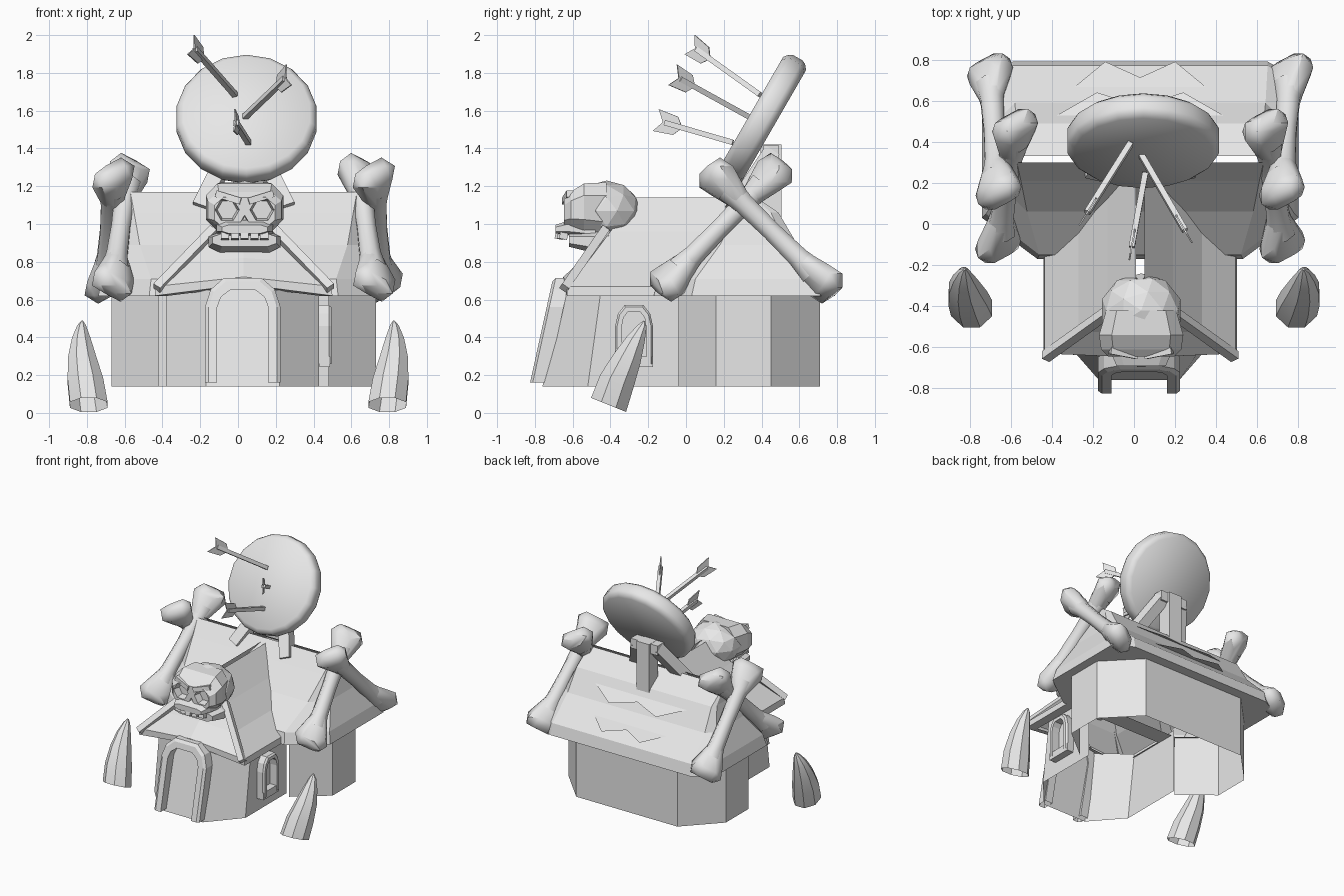
import bpy, bmesh, math
from mathutils import Vector, Matrix

old = bpy.data.objects.get("Cube")
if old:
    bpy.data.objects.remove(old, do_unlink=True)

grey = bpy.data.materials.new("plain_grey")
grey.use_nodes = True
grey.diffuse_color = (0.8, 0.8, 0.8, 1)
grey.node_tree.nodes["Principled BSDF"].inputs["Base Color"].default_value = (0.8, 0.8, 0.8, 1)
CX = 0.03  # the house sits slightly off the centre line


def finish(name, bm, smooth=None):
    bmesh.ops.remove_doubles(bm, verts=bm.verts, dist=0.0005)
    bmesh.ops.recalc_face_normals(bm, faces=bm.faces)
    me = bpy.data.meshes.new(name)
    bm.to_mesh(me)
    bm.free()
    me.materials.append(grey)
    ob = bpy.data.objects.new(name, me)
    bpy.context.collection.objects.link(ob)
    if smooth:
        bpy.ops.object.select_all(action='DESELECT')
        ob.select_set(True)
        bpy.context.view_layer.objects.active = ob
        bpy.ops.object.shade_smooth_by_angle(angle=math.radians(smooth))
    return ob


def add_loft(bm, rings, closed=True, caps=(), wrap=False):
    vs = [[bm.verts.new(p) for p in r] for r in rings]
    n = len(vs[0])
    pairs = list(zip(vs, vs[1:])) + ([(vs[-1], vs[0])] if wrap else [])
    for a, b in pairs:
        for i in range(n if closed else n - 1):
            j = (i + 1) % n
            bm.faces.new((a[i], a[j], b[j], b[i]))
    for c in caps:
        bm.faces.new(vs[c])


def loft(name, rings, smooth=None, **kw):
    bm = bmesh.new()
    add_loft(bm, rings, **kw)
    return finish(name, bm, smooth)


def circle(centre, axis, r, n, up=(1, 0, 0)):
    axis = Vector(axis).normalized()
    u = (Vector(up) - axis * axis.dot(Vector(up))).normalized()
    v = axis.cross(u)
    return [Vector(centre) + r * (u * math.cos(2 * math.pi * i / n + math.pi / n)
            + v * math.sin(2 * math.pi * i / n + math.pi / n)) for i in range(n)]


def beam(name, a, b, r, up=(1, 0, 0)):
    d = Vector(b) - Vector(a)
    return loft(name, [circle(a, d, r, 4, up), circle(b, d, r, 4, up)], caps=(0, -1))


def box_ring(hw, y, z0, z1, cx=CX + 0.005):
    c = hw * 0.7  # chamfered rectangle facing the front
    m = (z1 - z0) * 0.25
    return [(cx + x, y, z) for x, z in ((-c, z0), (c, z0), (hw, z0 + m), (hw, z1 - m),
            (c, z1), (-c, z1), (-hw, z1 - m), (-hw, z0 + m))]


def octagon(hw, front, back, y0, y1, k0, k1, z):
    half = [(front, y0), (hw, y0 + k0), (hw, y1 - k1), (back, y1)]
    return [(CX + x, y, z) for x, y in half] + [(CX - x, y, z) for x, y in half[::-1]]


# Rear house walls, open below and toward the bay, and their roof
loft("rear_walls", [octagon(0.70, 0.45, 0.45, -0.04, 0.71, 0.2, 0.26, z) for z in (0.14, 0.62)], closed=False)
loft("rear_roof", [
    octagon(0.69, 0.44, 0.45, -0.03, 0.70, 0.2, 0.25, 0.62),
    octagon(0.77, 0.50, 0.62, -0.17, 0.79, 0.2, 0.08, 0.62),
    octagon(0.75, 0.49, 0.62, -0.15, 0.77, 0.2, 0.08, 0.71),
    octagon(0.67, 0.55, 0.61, 0.06, 0.59, 0.12, 0.06, 0.89),
    octagon(0.62, 0.58, 0.60, 0.21, 0.49, 0.06, 0.04, 1.06),
    octagon(0.60, 0.60, 0.60, 0.30, 0.33, 0, 0, 1.17)])


# Torn zigzag flaps lifted off the rear slope
def torn_flap(hw, y_root, z_root, y_tip, z_tip):
    root = [(CX + hw * f, y_root, z_root) for f in (-1, -0.5, 0, 0.5, 1)]
    edge = [(CX + hw * f, y_root + (y_tip - y_root) * t, z_root + (z_tip - z_root) * t)
            for f, t in ((-1, 0), (-0.5, 1), (0, 0.45), (0.5, 1), (1, 0))]
    loft("torn_flap", [root, edge], closed=False)


torn_flap(0.34, 0.65, 0.82, 0.79, 0.77)
torn_flap(0.42, 0.52, 1.0, 0.64, 0.93)


# Front bay walls, leaning in toward the top
def bay(front, side, hw, z):
    half = [(0.405, 0.0), (0.405, side), (hw, front)]
    return [(0.025 - x, y, z) for x, y in half] + [(0.025 + x, y, z) for x, y in half[::-1]]


loft("front_walls", [bay(-0.76, -0.52, 0.195, 0.14), bay(-0.635, -0.45, 0.17, 0.65)], closed=False)

# Front roof, flared at the eaves with a hipped end
rings = []
for hw, yf, z, lift in ((0.40, -0.60, 0.62, 0.05), (0.47, -0.65, 0.62, 0.06), (0.465, -0.65, 0.67, 0.05),
                        (0.30, -0.54, 0.80, 0.02), (0.16, -0.42, 0.96, 0.0), (0.02, -0.28, 1.14, 0.0)):
    yb = z - 0.78 if z > 0.7 else -0.08
    rings.append([(CX - hw, yb, z), (CX - hw, yf + 0.02, z), (CX, yf, z + lift),
                  (CX + hw, yf + 0.02, z), (CX + hw, yb, z)])
loft("front_roof", rings, closed=False)
for s in (-1, 1):
    beam("hip_beam", (CX + s * 0.16, -0.43, 0.97), (CX + s * 0.46, -0.645, 0.66), 0.032)


# Arched door and window surrounds
def arch(name, hw, z0, spring, top, band, depth, place):
    def outline(k):
        h, t = hw - k, top - k
        half = [(h, z0), (h, spring), (h * 0.85, spring + (t - spring) * 0.6), (h * 0.5, t)]
        return half + [(-u, v) for u, v in half[::-1]]
    out, inn = outline(0), outline(band)
    loft(name, [[place(u, v, d) for u, v in o] for o, d in
                ((out, -0.02), (out, depth * 0.8), (outline(band * 0.3), depth), (inn, depth), (inn, -0.02))],
         closed=False, wrap=True)


arch("door_frame", 0.20, 0.16, 0.56, 0.715, 0.065, 0.07,
     lambda u, v, d: (0.025 + u, -0.76 + (v - 0.14) * 0.22 - d, v))
arch("window_frame", 0.10, 0.26, 0.46, 0.57, 0.035, 0.065, lambda u, v, d: (0.43 + d, -0.275 + u, v))
beam("window_sill", (0.46, -0.375, 0.27), (0.46, -0.175, 0.27), 0.04)

# Skull: cranium, face with cut sockets, jaw and teeth
bm = bmesh.new()
bmesh.ops.create_icosphere(bm, subdivisions=2, radius=1,
                           matrix=Matrix.Translation((CX + 0.005, -0.42, 1.07)) @ Matrix.Diagonal((0.2, 0.18, 0.16, 1)))
finish("cranium", bm)
face = loft("skull_face", [box_ring(0.17, -0.42, 0.94, 1.22), box_ring(0.205, -0.54, 0.96, 1.215),
                           box_ring(0.195, -0.61, 0.98, 1.17), box_ring(0.16, -0.645, 0.98, 1.14)], caps=(0, -1))
bm = bmesh.new()
for x, z, r, n in ((-0.092, 1.075, 0.07, 6), (0.092, 1.075, 0.07, 6), (0, 1.01, 0.04, 3)):
    c = CX + 0.005 + x
    add_loft(bm, [circle((c, -0.72, z), (0, 1, 0), r * 1.15, n, (0, 0, -1)),
                  circle((c, -0.59, z), (0, 1, 0), r * 0.75, n, (0, 0, -1))], caps=(0, -1))
cutter = finish("socket_cutter", bm)
cutter.hide_render = True
mod = face.modifiers.new("sockets", 'BOOLEAN')
mod.operation, mod.object, mod.solver = 'DIFFERENCE', cutter, 'EXACT'
bpy.context.view_layer.objects.active = face
bpy.ops.object.modifier_apply(modifier=mod.name)
bpy.data.objects.remove(cutter, do_unlink=True)

loft("upper_jaw", [box_ring(0.15, -0.48, 0.92, 1.02), box_ring(0.15, -0.62, 0.94, 1.02),
                   box_ring(0.12, -0.69, 0.95, 0.995)], caps=(0, -1))
loft("lower_jaw", [box_ring(0.17, -0.38, 0.85, 0.97), box_ring(0.19, -0.50, 0.85, 0.96),
                   box_ring(0.17, -0.62, 0.88, 0.95)], caps=(0, -1))
for i in range(5):
    x = CX + 0.005 + (i - 2) * 0.052
    beam("tooth", (x, -0.665 + abs(i - 2) * 0.012, 0.97), (x, -0.675 + abs(i - 2) * 0.012, 0.92), 0.03)
for s in (-1, 1):
    x = CX + 0.005
    beam("brow", (x + s * 0.02, -0.64, 1.12), (x + s * 0.15, -0.615, 1.16), 0.025, (0, 1, 0))


# Crossed bones at both ends of the rear roof, each end a wedge over two lobes
def bone(a, b):
    a, b = Vector(a), Vector(b)
    d = (b - a).normalized()
    across = d.cross(Vector((1, 0, 0))).normalized()
    loft("bone_shaft", [circle(a.lerp(b, t), d, r, 8) for t, r in
                        ((0.1, 0.078), (0.24, 0.06), (0.5, 0.054), (0.76, 0.06), (0.9, 0.078))], smooth=50)
    for end, way in ((a, -d), (b, d)):
        bm = bmesh.new()
        for s in (-1, 1):
            p = end + way * 0.015 + Vector((s * 0.04, 0, 0)) + across * s * 0.03
            bmesh.ops.create_icosphere(bm, subdivisions=1, radius=0.08, matrix=Matrix.Translation(p))
        for p in circle(end - way * 0.17, d, 0.06, 8):
            bm.verts.new(p)
        hull = bmesh.ops.convex_hull(bm, input=bm.verts)
        bmesh.ops.delete(bm, geom=[v for v in hull["geom_interior"] if isinstance(v, bmesh.types.BMVert)],
                         context='VERTS')
        finish("bone_end", bm, 50)


for s in (-1, 1):
    bone((CX + s * 0.69, -0.09, 0.70), (CX + s * 0.61, 0.46, 1.265))
    bone((CX + s * 0.73, 0.73, 0.69), (CX + s * 0.69, 0.17, 1.24))

# Curved tusks in front, hollow at the base
for s in (-1, 1):
    path = [(0.79, -0.41, 0.042, 0.108), (0.808, -0.365, 0.17, 0.102), (0.825, -0.31, 0.29, 0.08),
            (0.83, -0.265, 0.39, 0.053), (0.828, -0.23, 0.46, 0.025), (0.825, -0.22, 0.487, 0.005)]
    loft("tusk", [circle((s * x, y, z), (0, 0.36, 0.9), r, 8) for x, y, z, r in path], smooth=35, caps=(-1,))

# Target disc with rounded rim, tilted back
centre, normal = Vector((0.045, 0.405, 1.555)), Vector((0, -0.866, 0.5))
loft("target_disc", [circle(centre + normal * h, normal, r, 18) for h, r in
                     ((-0.07, 0.34), (-0.05, 0.365), (-0.03, 0.375), (0.03, 0.375), (0.05, 0.365), (0.07, 0.34))],
     smooth=50, caps=(0, -1))

# Stand behind the target
beam("stand_post", (CX, 0.45, 0.95), (CX, 0.45, 1.42), 0.08)
beam("stand_crossbar", (CX - 0.12, 0.45, 1.38), (CX + 0.12, 0.45, 1.38), 0.055, (0, 0, 1))
for s in (-1, 1):
    beam("stand_leg", (CX + s * 0.23, 0.25, 1.08), (CX + s * 0.08, 0.45, 1.38), 0.06)


# Arrows stuck in the target
def arrow(tip, tail):
    tip, tail = Vector(tip), Vector(tail)
    d = (tail - tip).normalized()
    beam("arrow_shaft", tip - d * 0.03, tail - d * 0.05, 0.02)
    side = d.cross(Vector((0, 0, 1))).normalized()
    up = side.cross(d)
    outline = [(-0.15, 0), (-0.11, 0.05), (0, 0.06), (-0.04, 0), (0, -0.06), (-0.11, -0.05)]
    loft("arrow_fletching", [[tail + d * a + up * b + side * k for a, b in outline] for k in (-0.004, 0.004)],
         caps=(0, -1))


arrow((-0.03, 0.37, 1.70), (-0.25, 0.02, 1.95))
arrow((0.05, 0.31, 1.58), (0.27, -0.07, 1.79))
arrow((0.05, 0.22, 1.44), (-0.02, -0.16, 1.55))
